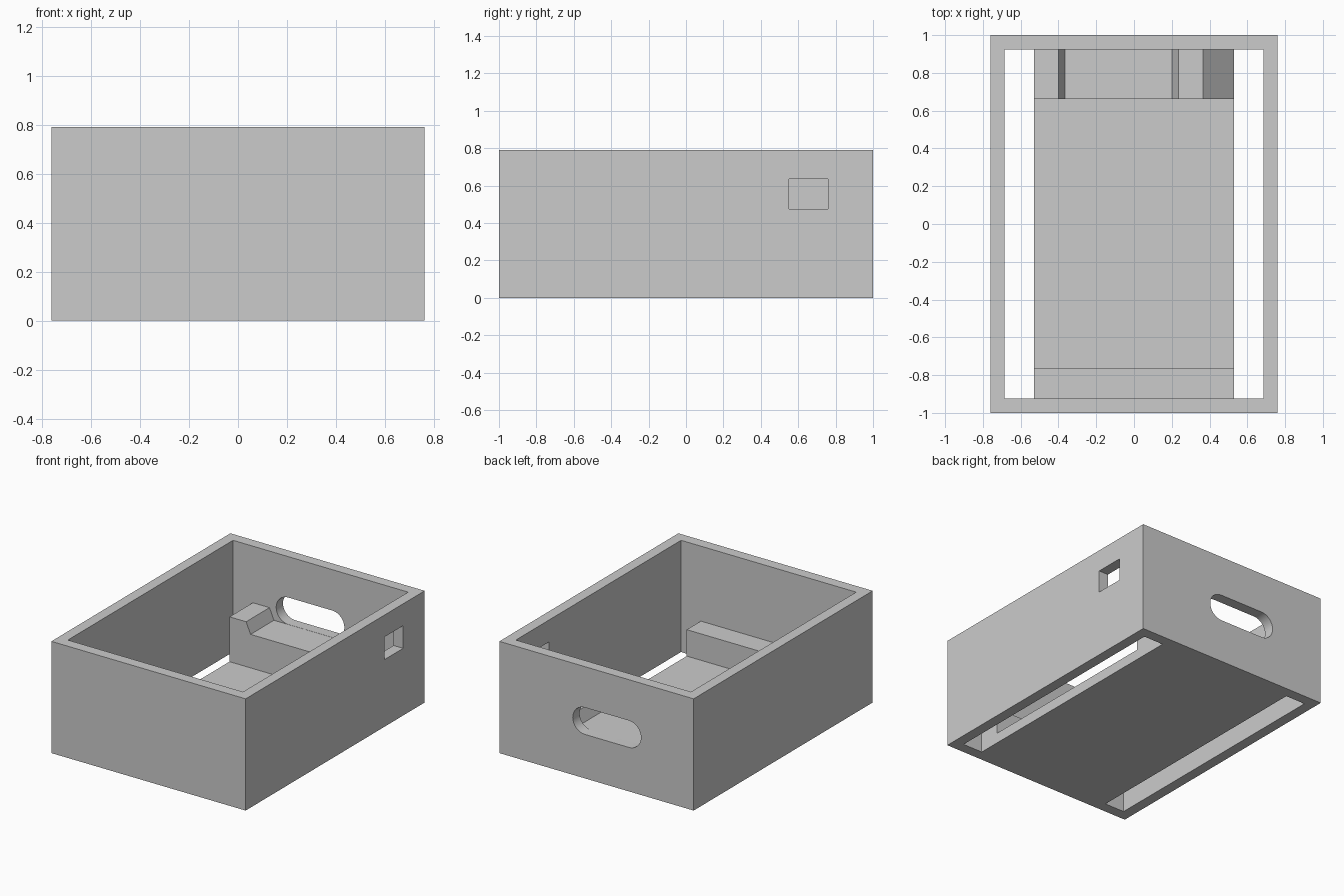
import bpy, bmesh, math
from mathutils import Matrix

cube = bpy.data.objects.get("Cube")
if cube:
    bpy.data.objects.remove(cube)

W, D, H = 0.76, 1.0, 0.79        # half width, half depth, height
IX, IY = 0.685, 0.923            # inner half width and depth
FX, FLOOR = 0.53, 0.073          # floor half width and thickness

grey = bpy.data.materials.new("plain grey")
grey.use_nodes = True
colour = (0.6, 0.6, 0.6, 1)
grey.diffuse_color = colour
grey.node_tree.nodes["Principled BSDF"].inputs["Base Color"].default_value = colour


def prism(name, profile, y0, y1):
    """Extrude an x-z outline from y0 to y1."""
    bm = bmesh.new()
    face = bm.faces.new([bm.verts.new((x, y0, z)) for x, z in profile])
    side = bmesh.ops.extrude_face_region(bm, geom=[face])["geom"]
    verts = [v for v in side if isinstance(v, bmesh.types.BMVert)]
    bmesh.ops.translate(bm, verts=verts, vec=(0, y1 - y0, 0))
    bmesh.ops.recalc_face_normals(bm, faces=bm.faces)
    mesh = bpy.data.meshes.new(name)
    bm.to_mesh(mesh)
    bm.free()
    mesh.materials.append(grey)
    obj = bpy.data.objects.new(name, mesh)
    bpy.context.collection.objects.link(obj)
    return obj


def box(name, x0, x1, y0, y1, z0, z1):
    return prism(name, [(x0, z0), (x1, z0), (x1, z1), (x0, z1)], y0, y1)


def combine(target, tool, operation):
    """Apply a boolean and discard the tool."""
    tool.hide_render = True
    mod = target.modifiers.new(operation, 'BOOLEAN')
    mod.operation, mod.solver, mod.object = operation, 'EXACT', tool
    bpy.context.view_layer.objects.active = target
    bpy.ops.object.modifier_apply(modifier=mod.name)
    bpy.data.objects.remove(tool)


# Open box with floor
tray = box("tray", -W, W, -D, D, 0, H)
combine(tray, box("cavity", -IX, IX, -IY, IY, FLOOR, 1), 'DIFFERENCE')

# Front ledge and notched rear rest, rooted in the floor and walls
combine(tray, box("front_ledge", -FX, FX, -IY - 0.03, -0.765, 0.03, 0.26), 'UNION')
low, high = 0.31, 0.39
rest = [(-FX, 0.03), (FX, 0.03), (FX, 0.225), (0.365, high), (0.235, high),
        (0.2, low), (-0.365, low), (-0.4, high), (-FX, high)]
combine(tray, prism("rear_rest", rest, 0.662, IY + 0.03), 'UNION')

# Long slots through the floor at both sides
for s in (-1, 1):
    x0, x1 = sorted((s * FX, s * IX))
    combine(tray, box("floor_slot", x0, x1, -IY, IY, -0.1, 0.2), 'DIFFERENCE')

# Window in the left wall
combine(tray, box("window", IX - 0.05, W + 0.1, 0.55, 0.76, 0.475, 0.635), 'DIFFERENCE')

# Rounded hand hole in the back wall
r, cx, cz, half = 0.095, -0.081, 0.406, 0.172
arc = [math.pi * i / 16 - math.pi / 2 for i in range(17)]
outline = [(cx + half + r * math.cos(a), cz + r * math.sin(a)) for a in arc]
outline += [(cx - half - r * math.cos(a), cz - r * math.sin(a)) for a in arc]
combine(tray, prism("hand_hole", outline, IY - 0.001, D + 0.1), 'DIFFERENCE')

# Smooth only the rounded ends of the hand hole
bpy.ops.object.select_all(action='DESELECT')
tray.select_set(True)
bpy.context.view_layer.objects.active = tray
bpy.ops.object.shade_smooth_by_angle(angle=math.radians(25))
